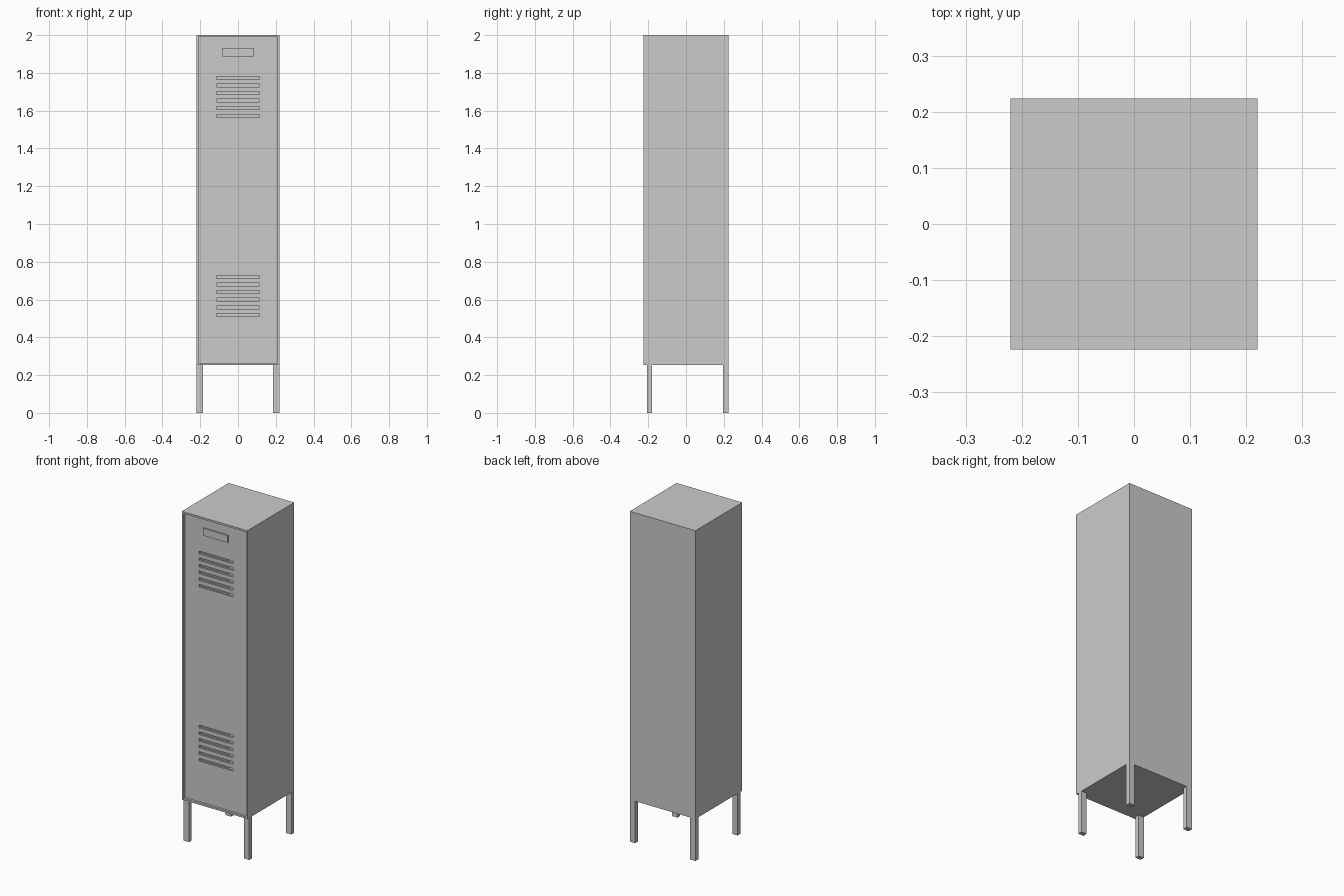
import bpy, bmesh
from mathutils import Matrix, Vector

if "Cube" in bpy.data.objects:
    bpy.data.objects.remove(bpy.data.objects["Cube"])

W, D = 0.22, 0.224          # half width, half depth
Z0, Z1, T = 0.254, 2.0, 0.011


def add_box(bm, lo, hi):
    lo, hi = Vector(lo), Vector(hi)
    m = Matrix.Translation((lo + hi) / 2) @ Matrix.Diagonal((*(hi - lo), 1))
    return bmesh.ops.create_cube(bm, size=1, matrix=m)["verts"]


def finish(name, bm):
    me = bpy.data.meshes.new(name)
    bm.to_mesh(me)
    bm.free()
    ob = bpy.data.objects.new(name, me)
    bpy.context.collection.objects.link(ob)
    return ob


def box(name, lo, hi):
    bm = bmesh.new()
    add_box(bm, lo, hi)
    return finish(name, bm)


# Cabinet: hollow sheet-metal shell, open at the front
bm = bmesh.new()
add_box(bm, (-W, -D, Z0), (W, D, Z1))
bm.faces.ensure_lookup_table()
front = min(bm.faces, key=lambda f: f.calc_center_median().y)
bmesh.ops.delete(bm, geom=[front], context='FACES_ONLY')
cabinet = finish("cabinet", bm)
mod = cabinet.modifiers.new("sheet_thickness", 'SOLIDIFY')
mod.thickness = T
mod.offset = -1
mod.use_even_offset = True

# Door: panel set slightly back inside the frame
DOOR_Y = -D + 0.014
door = box("door", (-W + T, DOOR_Y, Z0 + T), (W - T, DOOR_Y + 0.012, Z1 - T))

# Vent slots: two groups of six, cut through the door
bm = bmesh.new()
for top in (1.774, 0.72):
    for i in range(6):
        z = top - i * 0.0402
        add_box(bm, (-0.114, DOOR_Y - 0.03, z - 0.008), (0.114, DOOR_Y + 0.04, z + 0.008))
cutter = finish("vent_cutter", bm)
cutter.hide_render = True
mod = door.modifiers.new("vents", 'BOOLEAN')
mod.operation = 'DIFFERENCE'
mod.solver = 'EXACT'
mod.object = cutter

# Apply the cut, then remove the helper
bpy.context.view_layer.objects.active = door
door.select_set(True)
bpy.ops.object.modifier_apply(modifier="vents")
bpy.data.objects.remove(cutter, do_unlink=True)

# Name plate holder
box("name_plate", (-0.083, DOOR_Y - 0.008, 1.888), (0.083, DOOR_Y, 1.932))

# Four legs: the front pair is set back, the rear pair is flush
for label, y0, y1 in (("front", -0.207, -0.180), ("back", D - 0.028, D)):
    for side, s in (("left", -1), ("right", 1)):
        xs = sorted((s * W, s * (W - 0.036)))
        box(f"{label}_leg_{side}", (xs[0], y0, 0), (xs[1], y1, Z0))
